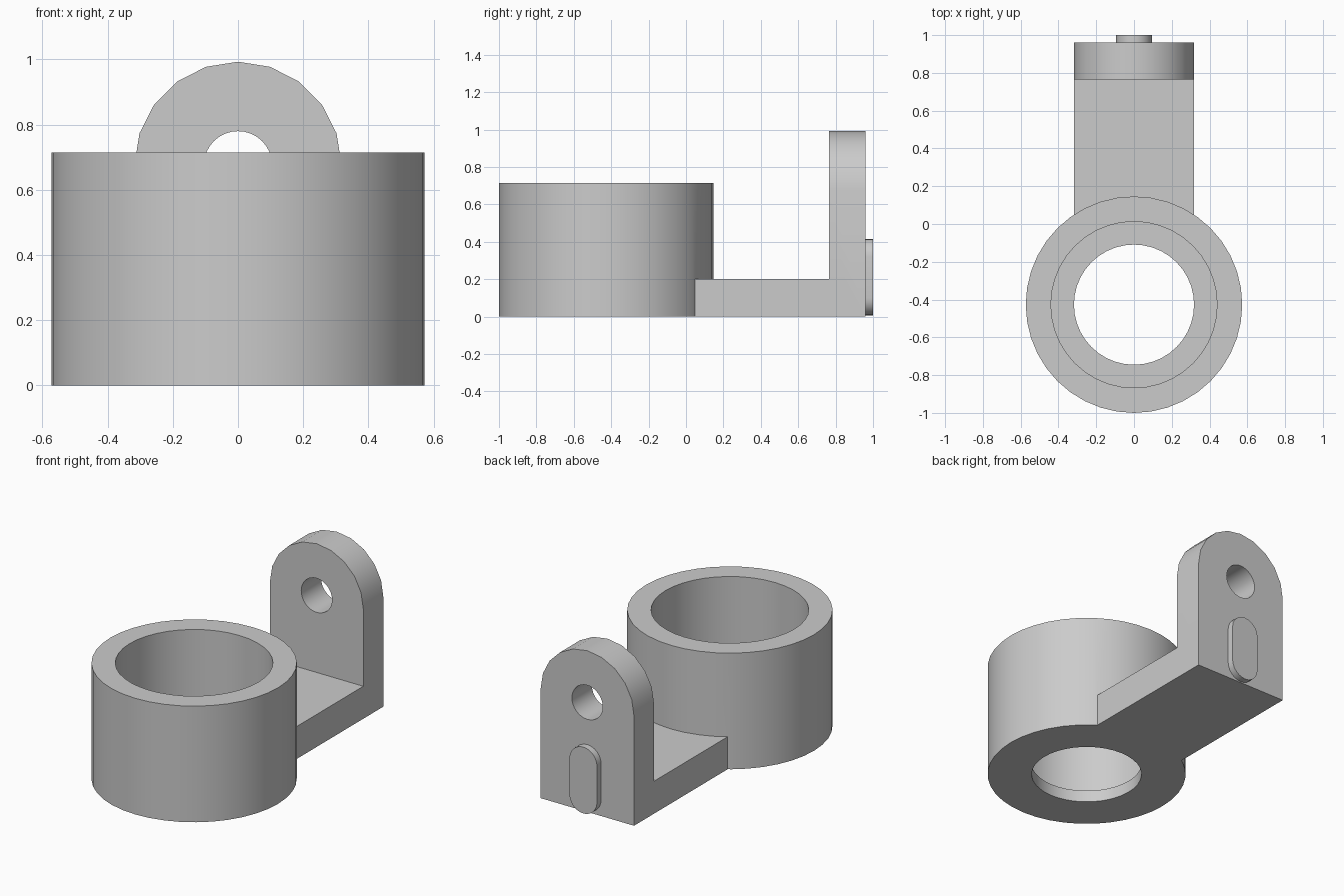
import bpy
import bmesh
from math import sin, cos, pi, radians
from mathutils import Matrix, Vector

cube = bpy.data.objects.get("Cube")
if cube:
    bpy.data.objects.remove(cube, do_unlink=True)

grey = bpy.data.materials.new("plain grey")
grey.use_nodes = True
grey.diffuse_color = (0.6, 0.6, 0.6, 1)
grey.node_tree.nodes["Principled BSDF"].inputs["Base Color"].default_value = (0.6, 0.6, 0.6, 1)

CUP_Y = -0.427     # cup axis
HALF = 0.318       # half width of arm and ear, radius of drain hole
EYE_Z = 0.675      # eye centre height
EAR_BACK = 0.96


def make_object(name, bm):
    bmesh.ops.recalc_face_normals(bm, faces=bm.faces)
    mesh = bpy.data.meshes.new(name)
    bm.to_mesh(mesh)
    bm.free()
    mesh.materials.append(grey)
    obj = bpy.data.objects.new(name, mesh)
    bpy.context.collection.objects.link(obj)
    return obj


def arc(z, r, start, end, steps):
    """Points (x, z) on an arc, angles in degrees."""
    angles = [radians(start + (end - start) * i / steps) for i in range(steps + 1)]
    return [(r * cos(a), z + r * sin(a)) for a in angles]


def slab(name, outline, y0, y1):
    """Extrude an (x, z) outline from y0 to y1."""
    bm = bmesh.new()
    face = bm.faces.new([bm.verts.new((x, y0, z)) for x, z in outline])
    out = bmesh.ops.extrude_face_region(bm, geom=[face])["geom"]
    moved = [v for v in out if isinstance(v, bmesh.types.BMVert)]
    bmesh.ops.translate(bm, verts=moved, vec=(0, y1 - y0, 0))
    return make_object(name, bm)


def lathe(name, profile, steps):
    """Spin a closed (radius, z) profile about the cup axis."""
    bm = bmesh.new()
    verts = [bm.verts.new((r, CUP_Y, z)) for r, z in profile]
    edges = [bm.edges.new((verts[i - 1], verts[i])) for i in range(len(verts))]
    bmesh.ops.spin(bm, geom=verts + edges, cent=(0, CUP_Y, 0), axis=(0, 0, 1),
                   angle=2 * pi, steps=steps, use_merge=True)
    bmesh.ops.remove_doubles(bm, verts=bm.verts, dist=0.0001)
    return make_object(name, bm)


def combine(target, tool, operation):
    mod = target.modifiers.new(operation.lower(), 'BOOLEAN')
    mod.operation = operation
    mod.solver = 'EXACT'
    mod.object = tool
    bpy.context.view_layer.objects.active = target
    bpy.ops.object.modifier_apply(modifier=mod.name)
    bpy.data.objects.remove(tool, do_unlink=True)


# Cup with a stepped floor and a drain hole
cup = lathe("cup_bracket", [(HALF, 0), (0.573, 0), (0.573, 0.715), (0.44, 0.715),
                            (0.44, 0.074), (HALF, 0.074)], 40)

# Upright ear with a rounded top, drilled through
ear = slab("ear", [(-HALF, 0), (HALF, 0)] + arc(EYE_Z, HALF, 0, 180, 10), 0.765, EAR_BACK)
drill = slab("eye_cutter", arc(EYE_Z, 0.105, 0, 348.75, 31), 0.6, 1.1)
combine(ear, drill, 'DIFFERENCE')

# Flat arm from the cup wall to the ear
arm = slab("arm", [(-HALF, 0), (HALF, 0), (HALF, 0.2), (-HALF, 0.2)], 0.03, 0.85)
combine(ear, arm, 'UNION')
combine(cup, ear, 'UNION')

# Raised oblong pad on the back of the ear
pad = slab("back_pad", arc(0.321, 0.094, 0, 180, 12) + arc(0.1, 0.094, 180, 360, 12),
           EAR_BACK, 1.0)

for obj in (cup, pad):
    bpy.ops.object.select_all(action='DESELECT')
    obj.select_set(True)
    bpy.context.view_layer.objects.active = obj
    bpy.ops.object.shade_smooth_by_angle(angle=radians(30))
